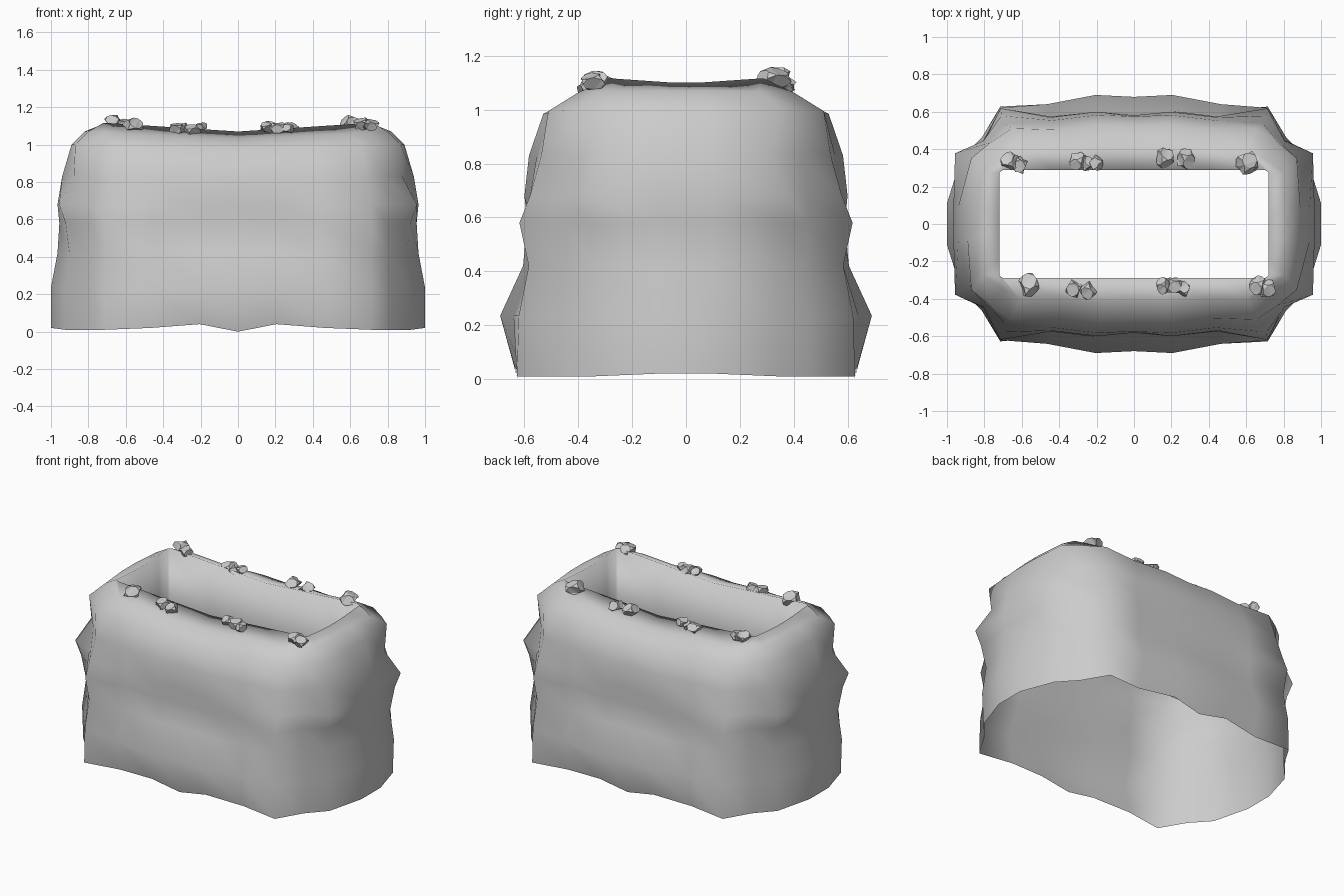
import bpy, bmesh, random
from mathutils import Vector, Euler

if "Cube" in bpy.data.objects:
    bpy.data.objects.remove(bpy.data.objects["Cube"])

random.seed(4)

# quarter outline of the wall, from the middle of the long side to the end
COLS = [(0, .985), (.205, 1), (.465, .95), (.735, .965), (.835, .74), (.955, .58), (1, .16)]
BASE_Z = [0, .04, .02, .01, .01, .01, .02]
# height, half length, half width
LEVELS = [(0, 1.0, .635), (.235, 1.0, .69), (.42, .965, .605), (.58, .955, .61), (.68, .965, .60),
          (.83, .94, .583), (1.0, .89, .53), (1.07, .82, .42)]
RIM = [(0, .29), (.16, .29), (.42, .29), (.70, .29), (.72, .275), (.72, .18), (.72, .05)]
INNER_BOTTOM = .73
# small bulges: (level, column) -> shift in x, y
BUMPS = {(0, 3): (-.02, .015), (0, 4): (-.02, -.01), (0, 5): (-.03, -.03),
         (1, 2): (0, -.015), (1, 3): (-.02, -.045), (1, 4): (-.02, -.05), (1, 5): (-.03, -.05),
         (2, 5): (-.02, -.01), (3, 0): (0, -.02), (3, 1): (0, -.02), (3, 2): (0, -.005),
         (3, 3): (.01, .03), (4, 0): (0, -.01),
         (3, 5): (.01, .01), (4, 5): (.035, .03), (5, 3): (0, -.025), (5, 5): (-.02, -.02),
         (6, 5): (.02, .045), (6, 4): (.03, .04), (7, 5): (.02, .03), (7, 4): (.02, .03)}


def full_ring(q):
    """Mirror a quarter outline into a closed ring."""
    right = q + [(x, -y, z) for x, y, z in reversed(q)]
    return right + [(-x, y, z) for x, y, z in reversed(right[1:-1])]


def rim_z(x, y):
    return 1.117 - .047 * (1 - min(1, abs(x) / .72)) - .02 * max(0, 1 - abs(y) / .29) * (abs(x) > .6)


# rocky wall lofted from the base to the opening, then down inside it
rings = []
for i, (z, hx, hy) in enumerate(LEVELS):
    q = []
    for j, (cx, cy) in enumerate(COLS):
        dx, dy = BUMPS.get((i, j), (0, 0))
        x, y = cx * hx + dx, cy * hy + dy
        zz = z + (BASE_Z[j] if i == 0 else 0)
        if i >= 6:
            zz -= (.02, .035)[i - 6] * (1 - abs(cx))
        q.append((x, y, zz))
    rings.append(full_ring(q))
rings.append(full_ring([(x, y, rim_z(x, y)) for x, y in RIM]))
rings.append(full_ring([(x, y, INNER_BOTTOM) for x, y in RIM]))

bm = bmesh.new()
vrings = [[bm.verts.new(p) for p in r] for r in rings]
for a, b in zip(vrings, vrings[1:]):
    n = len(a)
    for k in range(n):
        bm.faces.new((a[k], b[k], b[(k + 1) % n], a[(k + 1) % n]))
bmesh.ops.recalc_face_normals(bm, faces=bm.faces)
for f in bm.faces:
    f.smooth = True
mesh = bpy.data.meshes.new("rock_wall")
bm.to_mesh(mesh)
bm.free()
bpy.context.collection.objects.link(bpy.data.objects.new("rock_wall", mesh))


# loose stones along the rim: flat-faced chipped lumps
def stone(x, y, z, r):
    bm = bmesh.new()
    bmesh.ops.create_cube(bm, size=r * 1.5)
    bmesh.ops.bevel(bm, geom=bm.verts[:], offset=r * .5, affect='VERTICES')
    turn = Euler([random.uniform(-.6, .6) for _ in range(3)]).to_matrix()
    for v in bm.verts:
        co = turn @ (v.co * random.uniform(.88, 1.15))
        v.co = Vector((x + co.x, y + co.y * 1.1, z + co.z * .72))
    bmesh.ops.triangulate(bm, faces=bm.faces)
    m = bpy.data.meshes.new("rim_stone")
    bm.to_mesh(m)
    bm.free()
    bpy.context.collection.objects.link(bpy.data.objects.new("rim_stone", m))


for x, y, z, r in [(-.665, .34, 1.125, .044), (-.61, .315, 1.11, .04),
                   (-.30, .335, 1.085, .042), (-.25, .325, 1.08, .036), (-.20, .325, 1.095, .036),
                   (.165, .355, 1.09, .044), (.275, .35, 1.085, .044), (.605, .325, 1.115, .055),
                   (-.56, -.325, 1.10, .055), (-.32, -.345, 1.085, .042), (-.25, -.355, 1.075, .042),
                   (.155, -.33, 1.095, .036), (.215, -.33, 1.09, .042), (.265, -.345, 1.085, .036),
                   (.66, -.33, 1.11, .044), (.71, -.345, 1.105, .042)]:
    stone(x, y, z, r)
